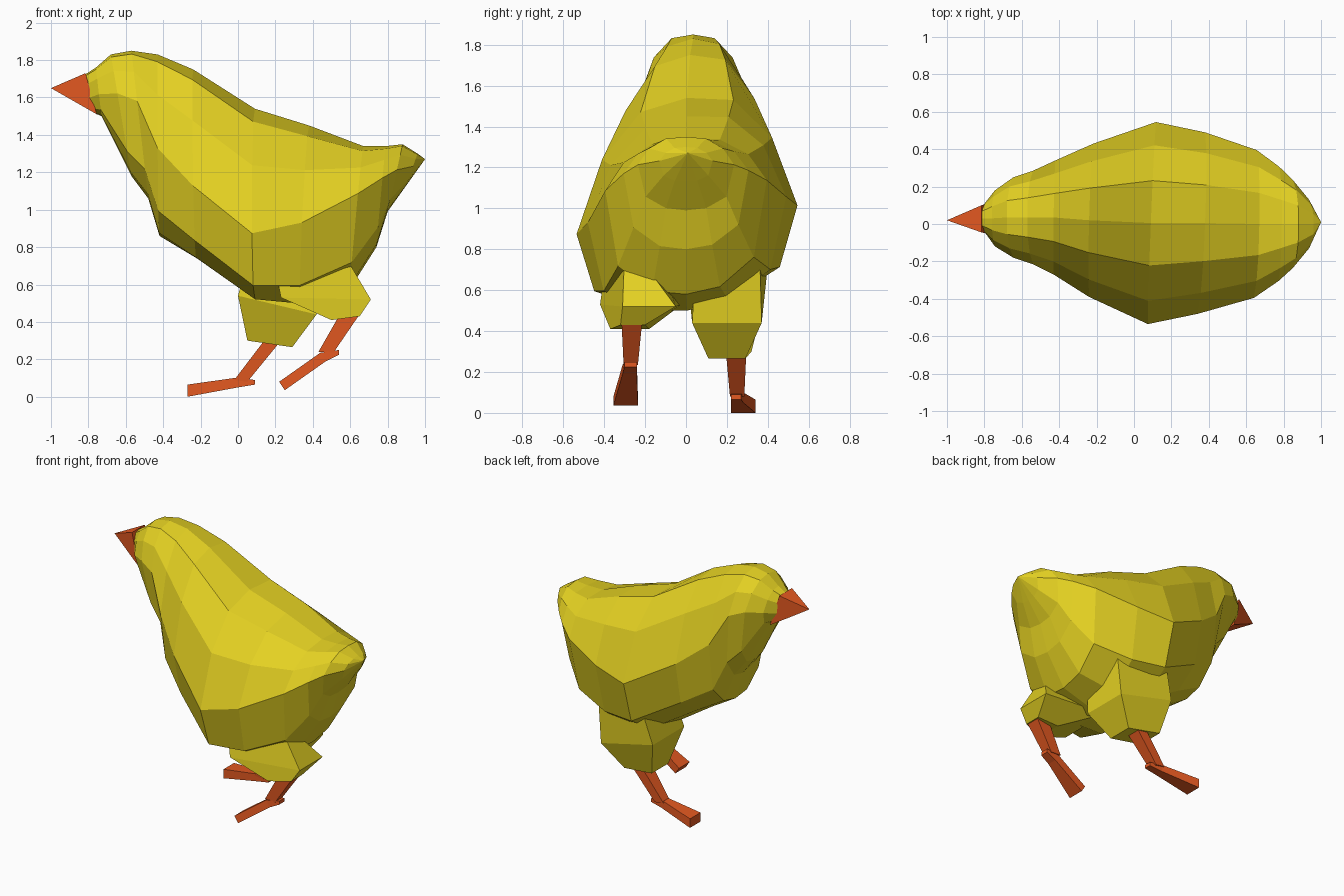
import bpy, bmesh
from mathutils import Vector


def material(name, rgb):
    m = bpy.data.materials.new(name)
    m.diffuse_color = (*rgb, 1)
    return m


YELLOW = material("down yellow", (0.78, 0.64, 0.016))
ORANGE = material("beak orange", (0.78, 0.10, 0.015))


def loft(name, rings, mat, tip=None):
    """Skin closed rings of equal point count; optionally finish in a point."""
    bm = bmesh.new()
    vr = [[bm.verts.new(p) for p in r] for r in rings]
    n = len(vr[0])
    for a, b in zip(vr, vr[1:]):
        for i in range(n):
            j = (i + 1) % n
            bm.faces.new((a[i], a[j], b[j], b[i]))
    bm.faces.new(vr[0])
    if tip:
        t = bm.verts.new(tip)
        for i in range(n):
            bm.faces.new((vr[-1][i], vr[-1][(i + 1) % n], t))
    else:
        bm.faces.new(vr[-1])
    bmesh.ops.recalc_face_normals(bm, faces=bm.faces)
    me = bpy.data.meshes.new(name)
    bm.to_mesh(me)
    bm.free()
    me.materials.append(mat)
    ob = bpy.data.objects.new(name, me)
    bpy.context.collection.objects.link(ob)
    return ob


# Boxy egg half section: (fraction from top to bottom, fraction of half width)
PROFILE = [(0.04, 0.42), (0.25, 0.77), (0.6, 1.0), (0.88, 0.84), (0.98, 0.42)]


def section(xt, zt, xb, zb, w, f, yc, skew):
    """Tilted body ring; f is the height fraction of the widest point."""
    top, bot = Vector((xt, yc, zt)), Vector((xb, yc, zb))

    def point(t, k, side):
        s = t * f / 0.6 if t <= 0.6 else f + (t - 0.6) * (1 - f) / 0.4
        p = top.lerp(bot, s)
        y = side * k * w
        return p + Vector((0.04 * y * skew, y, 0.13 * y * skew))

    return ([top] + [point(t, k, 1) for t, k in PROFILE] + [bot]
            + [point(t, k, -1) for t, k in reversed(PROFILE)])


# Body from face to tail: x top, z top, x bottom, z bottom, half width, f, y, skew
BODY = [
    (-0.83, 1.715, -0.775, 1.52, 0.075, 0.60, 0.03, 0),
    (-0.76, 1.76, -0.73, 1.50, 0.15, 0.55, 0.03, 0),
    (-0.68, 1.83, -0.57, 1.18, 0.215, 0.32, 0.035, 0),
    (-0.57, 1.85, -0.48, 1.06, 0.25, 0.34, 0.035, 0),
    (-0.43, 1.83, -0.42, 0.86, 0.305, 0.50, 0.035, 0.4),
    (-0.24, 1.75, -0.22, 0.74, 0.41, 0.58, 0.02, 0.7),
    (0.09, 1.54, 0.10, 0.53, 0.54, 0.59, 0.005, 1),
    (0.38, 1.45, 0.34, 0.50, 0.485, 0.48, 0.005, 1),
    (0.67, 1.34, 0.60, 0.58, 0.395, 0.30, 0.0, 0.5),
    (0.79, 1.34, 0.74, 0.80, 0.305, 0.30, 0.0, 0.2),
    (0.88, 1.35, 0.80, 0.99, 0.235, 0.38, 0.0, 0),
    (0.96, 1.30, 0.90, 1.13, 0.13, 0.40, 0.0, 0),
]
loft("body", [section(*r) for r in BODY], YELLOW, (1.0, 0.01, 1.27))

# Beak: four-sided wedge narrowing to a point
loft("beak", [[(-0.815, -0.045, 1.73), (-0.815, 0.10, 1.73),
               (-0.755, 0.12, 1.51), (-0.755, -0.06, 1.51)]],
     ORANGE, (-1.0, 0.02, 1.65))


def quad(front, back, yf, yb):
    """Four corners: front and back (x, z) points, each with its y range."""
    return [(front[0], yf[0], front[1]), (front[0], yf[1], front[1]),
            (back[0], yb[1], back[1]), (back[0], yb[0], back[1])]


def bar(front, back, half, y):
    return quad(front, back, (y - half, y + half), (y - half, y + half))


# Thighs: tapered blocks sunk into the body
loft("left_thigh", [
    quad((0.05, 0.72), (0.45, 0.78), (0.05, 0.40), (0.05, 0.36)),
    quad((0.0, 0.54), (0.42, 0.44), (0.02, 0.38), (0.03, 0.37)),
    quad((0.05, 0.30), (0.29, 0.265), (0.13, 0.32), (0.11, 0.29))], YELLOW)
loft("right_thigh", [
    quad((0.20, 0.68), (0.55, 0.79), (-0.40, -0.10), (-0.30, -0.25)),
    quad((0.23, 0.53), (0.71, 0.52), (-0.42, -0.02), (-0.31, -0.05)),
    quad((0.50, 0.41), (0.65, 0.43), (-0.37, -0.18), (-0.32, -0.20))], YELLOW)

# Shins and feet; each foot is a bent bar flaring toward the toes
loft("left_shin", [bar((0.14, 0.30), (0.23, 0.30), 0.05, 0.245),
                   bar((-0.02, 0.09), (0.05, 0.08), 0.035, 0.25)], ORANGE)
loft("left_foot", [bar((-0.27, 0.065), (-0.27, 0.0), 0.06, 0.28),
                   bar((-0.02, 0.10), (0.0, 0.05), 0.03, 0.25),
                   bar((0.09, 0.09), (0.09, 0.065), 0.025, 0.245)], ORANGE)
loft("right_shin", [bar((0.55, 0.45), (0.65, 0.44), 0.05, -0.265),
                    bar((0.43, 0.24), (0.51, 0.235), 0.035, -0.27)], ORANGE)
loft("right_foot", [bar((0.22, 0.08), (0.25, 0.035), 0.06, -0.295),
                    bar((0.44, 0.235), (0.47, 0.19), 0.035, -0.275),
                    bar((0.54, 0.25), (0.54, 0.225), 0.03, -0.27)], ORANGE)
